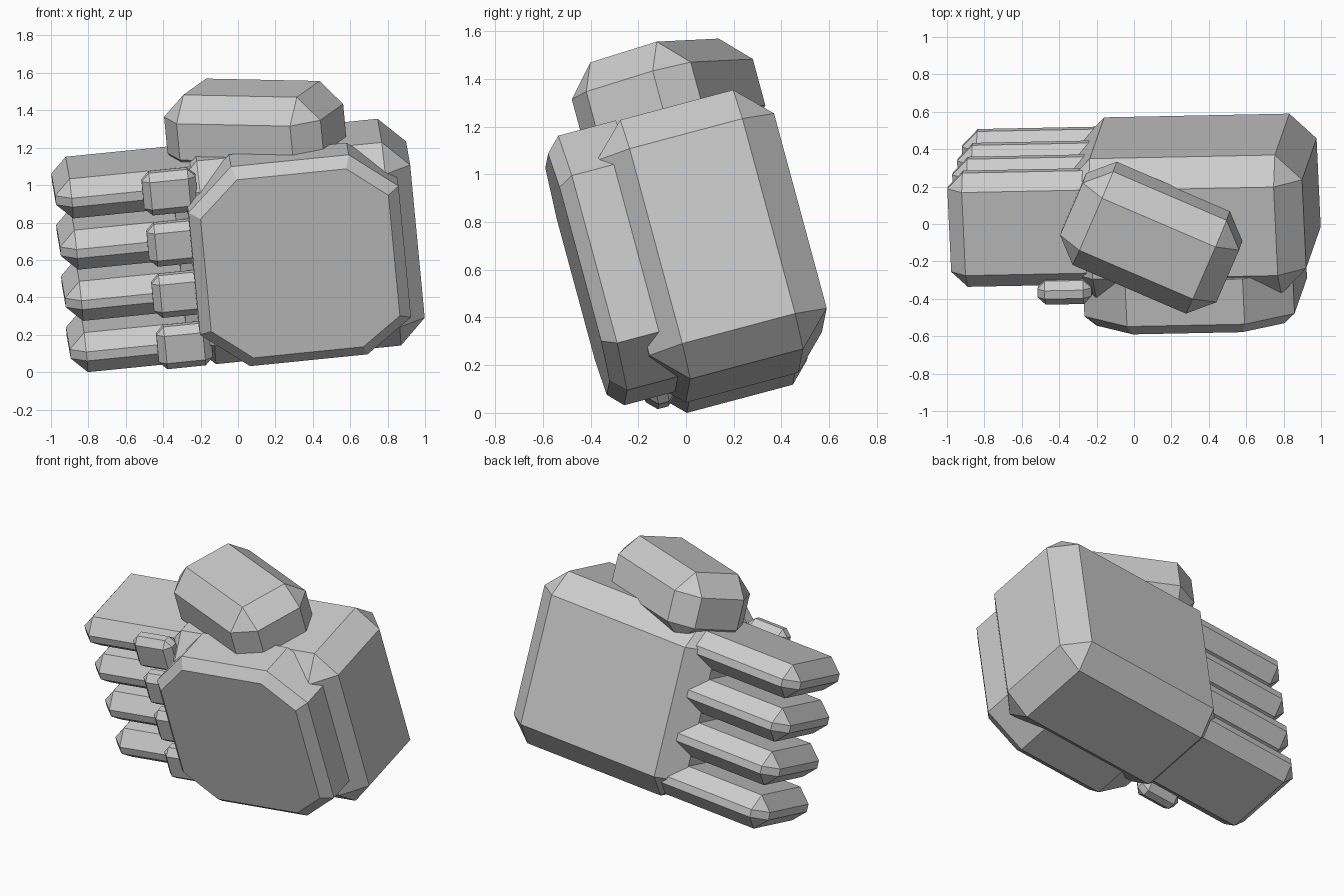
import bpy, bmesh, math
from mathutils import Matrix, Vector

if "Cube" in bpy.data.objects:
    bpy.data.objects.remove(bpy.data.objects["Cube"])

# Leaning frame of the whole fist
ax = Vector((0.995, 0.02, 0.1)).normalized()
az = Vector((-0.091, -0.26, 0.961))
ay = az.cross(ax).normalized()
az = ax.cross(ay)
LEAN = Matrix((ax, ay, az)).transposed().to_4x4()


def finish(name, bm, place=Matrix()):
    bmesh.ops.recalc_face_normals(bm, faces=bm.faces)
    bm.transform(LEAN @ place)
    me = bpy.data.meshes.new(name)
    bm.to_mesh(me)
    bm.free()
    ob = bpy.data.objects.new(name, me)
    bpy.context.collection.objects.link(ob)
    return ob


def bevel(bm, edges, width):
    bmesh.ops.bevel(bm, geom=edges, offset=width, offset_type='OFFSET',
                    segments=1, profile=0.5, affect='EDGES')


def chamfer_box(name, lo, hi, width, turn=0.0):
    """Box between two corners with every edge chamfered, turned about its own z."""
    lo, hi = Vector(lo), Vector(hi)
    bm = bmesh.new()
    bmesh.ops.create_cube(bm, size=1)
    bmesh.ops.scale(bm, vec=hi - lo, verts=bm.verts)
    bevel(bm, bm.edges[:], width)
    return finish(name, bm, Matrix.Translation((lo + hi) / 2) @ Matrix.Rotation(turn, 4, 'Z'))


# Back of the hand
parts = [chamfer_box("hand_block", (-0.25, -0.13, 0.07), (1.025, 0.64, 1.2), 0.14)]

# Thumb lying across the top
c, h = Vector((0.224, 0.255, 1.28)), Vector((0.455, 0.283, 0.226))
parts.append(chamfer_box("thumb", c - h, c + h, 0.125, math.radians(-25.3)))

# Four fingers with their curled tips
for i in range(4):
    d = -0.285 * i
    parts.append(chamfer_box(f"finger_{i + 1}", (-0.88, -0.05, 0.945 + d),
                             (0.0, 0.58, 1.165 + d), 0.085))
    parts.append(chamfer_box(f"fingertip_{i + 1}", (-0.415, -0.14, 0.953 + d),
                             (-0.125, -0.01, 1.188 + d), 0.042))

# Eight-sided pad on the front with a chamfered rim
x0, x1, z0, z1, cx, cz = -0.185, 0.947, 0.11, 1.22, 0.25, 0.2
outline = [(x0, z0 + cz), (x0 + cx, z0), (x1 - cx, z0), (x1, z0 + cz - 0.02),
           (x1, z1 - cz), (x1 - cx, z1), (x0 + cx, z1), (x0, z1 - cz - 0.03)]
bm = bmesh.new()
front = bm.faces.new([bm.verts.new((x, -0.31, z)) for x, z in outline])
ext = bmesh.ops.extrude_face_region(bm, geom=[front], use_keep_orig=True)
bmesh.ops.translate(bm, vec=(0, 0.31, 0),
                    verts=[g for g in ext['geom'] if isinstance(g, bmesh.types.BMVert)])
bmesh.ops.recalc_face_normals(bm, faces=bm.faces)
bevel(bm, [e for e in bm.edges if all(v.co.y < -0.3 for v in e.verts)], 0.06)
parts.append(finish("palm_pad", bm))

# Centre the fist and stand it on the ground
pts = [v.co for ob in parts for v in ob.data.vertices]
mn = Vector([min(p[k] for p in pts) for k in range(3)])
mx = Vector([max(p[k] for p in pts) for k in range(3)])
shift = Vector((-(mn.x + mx.x) / 2, -(mn.y + mx.y) / 2, -mn.z))
for ob in parts:
    ob.data.transform(Matrix.Translation(shift))
